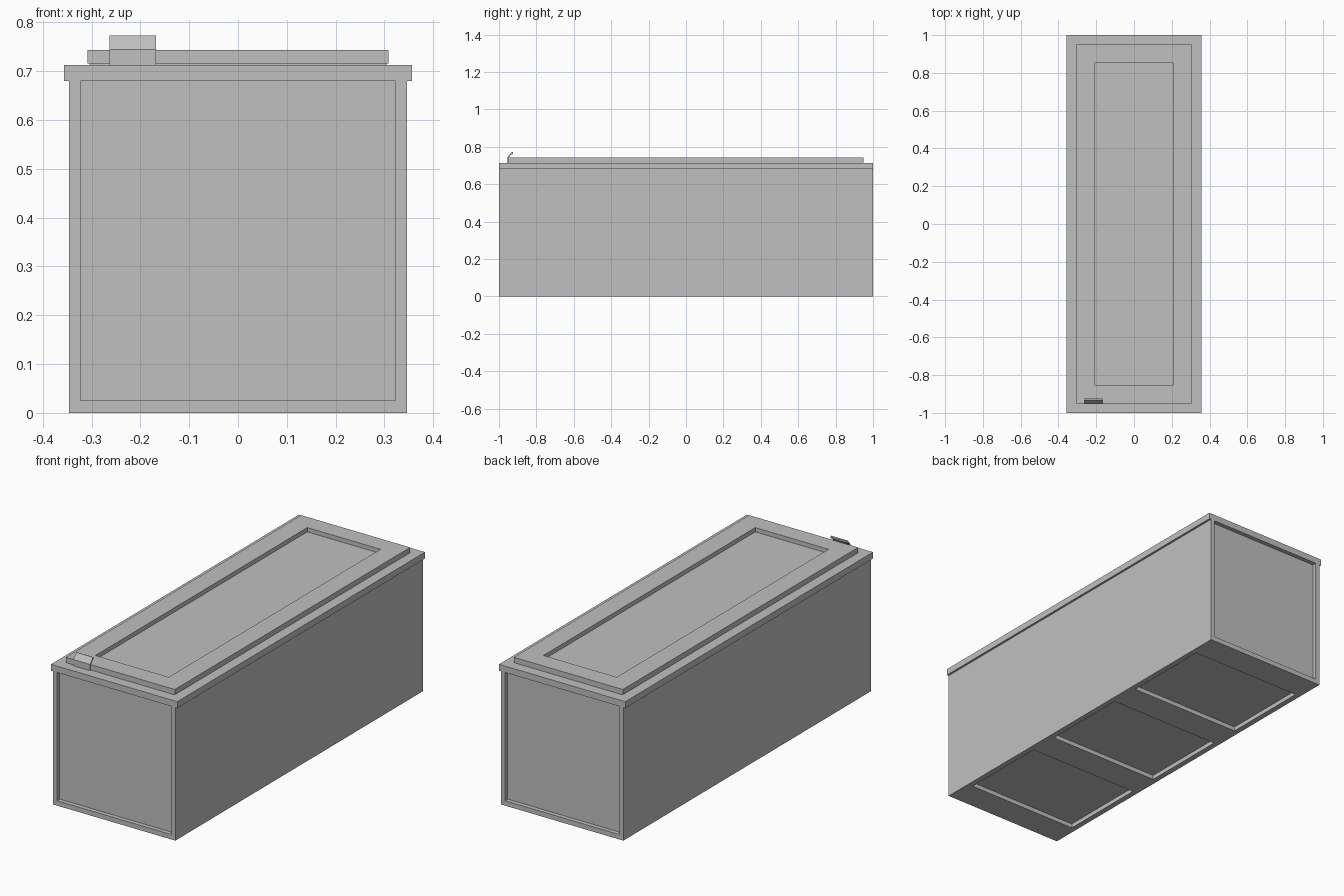
import bpy
import bmesh
from mathutils import Vector

if "Cube" in bpy.data.objects:
    bpy.data.objects.remove(bpy.data.objects["Cube"], do_unlink=True)

grey = bpy.data.materials.new("plain grey")
grey.use_nodes = True
colour = (0.53, 0.53, 0.53, 1)
grey.diffuse_color = colour
grey.node_tree.nodes["Principled BSDF"].inputs["Base Color"].default_value = colour


def add_object(name, bm):
    bmesh.ops.recalc_face_normals(bm, faces=bm.faces)
    mesh = bpy.data.meshes.new(name)
    bm.to_mesh(mesh)
    bm.free()
    mesh.materials.append(grey)
    obj = bpy.data.objects.new(name, mesh)
    bpy.context.collection.objects.link(obj)
    return obj


def box(name, low, high):
    low, high = Vector(low), Vector(high)
    bm = bmesh.new()
    bmesh.ops.create_cube(bm, size=1)
    bmesh.ops.scale(bm, vec=high - low, verts=bm.verts)
    bmesh.ops.translate(bm, vec=(low + high) / 2, verts=bm.verts)
    return add_object(name, bm)


def cut(target, low, high):
    """Carve a rectangular recess and discard the cutter."""
    cutter = box("cutter", low, high)
    cutter.hide_render = True
    mod = target.modifiers.new("recess", 'BOOLEAN')
    mod.operation = 'DIFFERENCE'
    mod.solver = 'EXACT'
    mod.object = cutter
    bpy.context.view_layer.objects.active = target
    bpy.ops.object.modifier_apply(modifier=mod.name)
    bpy.data.objects.remove(cutter, do_unlink=True)


DEPTH = 0.022
RIM_LOW, RIM_TOP = 0.68, 0.713

# Main chest, with a recessed panel in each end
body = box("chest_body", (-0.346, -1, 0), (0.346, 1, RIM_LOW))
for side in (-1, 1):
    ys = sorted((side * (1 - DEPTH), side * 1.1))
    cut(body, (-0.323, ys[0], 0.025), (0.323, ys[1], 0.75))

# Three recessed panels along the underside
for y in (-0.62, 0, 0.62):
    cut(body, (-0.317, y - 0.232, -0.1), (0.317, y + 0.232, DEPTH))

# Overhanging top rim
box("top_rim", (-0.357, -1, RIM_LOW), (0.357, 1, RIM_TOP))

# Lid sitting on a thin shadow gap, with a sunken centre panel
box("lid_seam", (-0.304, -0.946, RIM_TOP), (0.304, 0.946, 0.716))
lid = box("lid", (-0.308, -0.95, 0.716), (0.308, 0.95, 0.743))
cut(lid, (-0.207, -0.855, 0.743 - DEPTH), (0.207, 0.855, 0.8))

# Bent latch tab on the front edge of the lid
profile = [(-0.954, 0.713), (-0.954, 0.745), (-0.943, 0.758), (-0.94, 0.762),
           (-0.931, 0.773), (-0.925, 0.771), (-0.926, 0.761), (-0.936, 0.757),
           (-0.948, 0.743), (-0.948, 0.713)]
bm = bmesh.new()
face = bm.faces.new([bm.verts.new((-0.263, y, z)) for y, z in profile])
extruded = bmesh.ops.extrude_face_region(bm, geom=[face])["geom"]
bmesh.ops.translate(bm, vec=(0.095, 0, 0),
                    verts=[v for v in extruded if isinstance(v, bmesh.types.BMVert)])
add_object("latch_tab", bm)
